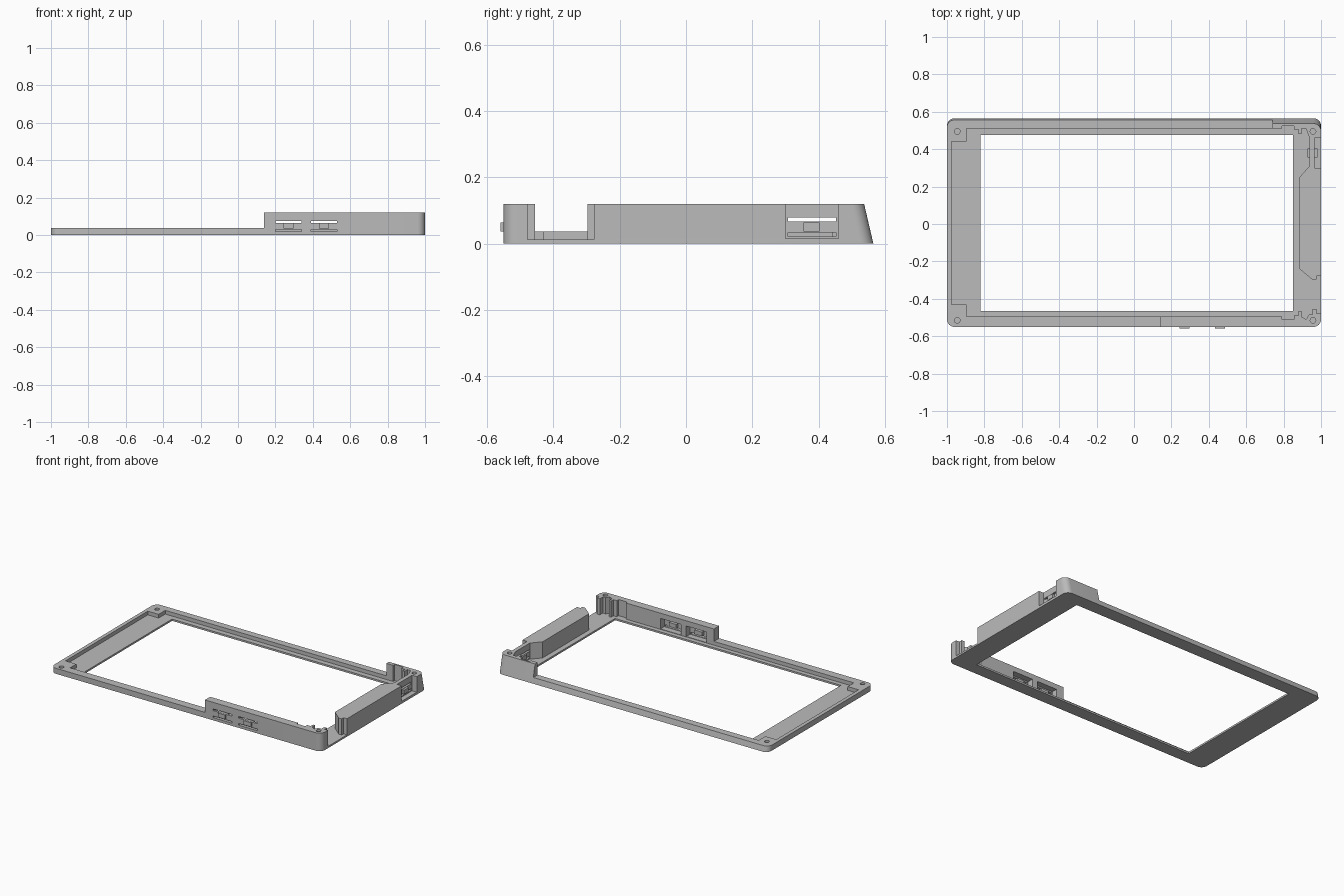
import bpy, bmesh, math

if "Cube" in bpy.data.objects:
    bpy.data.objects.remove(bpy.data.objects["Cube"])

grey = bpy.data.materials.new("light grey plastic")
grey.use_nodes = True
grey.diffuse_color = (0.5, 0.5, 0.5, 1)
grey.node_tree.nodes["Principled BSDF"].inputs["Base Color"].default_value = grey.diffuse_color

TOP, RIM, FLOOR = 0.12, 0.037, 0.012


def prism(name, points, z0, z1):
    """Extrude a flat outline between two heights."""
    bm = bmesh.new()
    low = [bm.verts.new((x, y, z0)) for x, y in points]
    high = [bm.verts.new((x, y, z1)) for x, y in points]
    bm.faces.new(low[::-1])
    bm.faces.new(high)
    n = len(points)
    for i in range(n):
        j = (i + 1) % n
        bm.faces.new((low[i], low[j], high[j], high[i]))
    bmesh.ops.recalc_face_normals(bm, faces=bm.faces)
    mesh = bpy.data.meshes.new(name)
    bm.to_mesh(mesh)
    bm.free()
    mesh.materials.append(grey)
    obj = bpy.data.objects.new(name, mesh)
    bpy.context.collection.objects.link(obj)
    return obj


def box(name, x0, x1, y0, y1, z0, z1):
    return prism(name, [(x0, y0), (x1, y0), (x1, y1), (x0, y1)], z0, z1)


def circle(x, y, r, n=24):
    return [(x + r * math.cos(math.tau * i / n), y + r * math.sin(math.tau * i / n)) for i in range(n)]


def rounded(x0, x1, y0, y1, r, n=8):
    corners = [(x1 - r, y1 - r), (x0 + r, y1 - r), (x0 + r, y0 + r), (x1 - r, y0 + r)]
    return [(cx + r * math.cos((q + i / n) * math.pi / 2), cy + r * math.sin((q + i / n) * math.pi / 2))
            for q, (cx, cy) in enumerate(corners) for i in range(n + 1)]


def cut(body, cutter):
    """Subtract a cutter and remove it."""
    cutter.hide_render = True
    mod = body.modifiers.new("cut", "BOOLEAN")
    mod.operation, mod.solver, mod.object = "DIFFERENCE", "EXACT", cutter
    bpy.context.view_layer.objects.active = body
    bpy.ops.object.modifier_apply(modifier=mod.name)
    bpy.data.objects.remove(cutter)


# Bezel body: rounded block whose back leans inward towards the top
bezel = prism("bezel_frame", rounded(-1, 1, -0.55, 0.565, 0.04), 0, TOP)
for v in bezel.data.vertices:
    if v.co.z > 0.1 and v.co.y > 0.5:
        v.co.y -= 0.028

# Low rim around most of the frame
cut(bezel, prism("rim_cutter", [(-1.1, -0.7), (0.14, -0.7), (0.14, 0), (0.74, 0), (0.74, 0.7), (-1.1, 0.7)], RIM, 0.2))

# Inner pocket with corner blocks, clips, cable gap and thick side wall
front_edge = [(-0.975, -0.43), (-0.895, -0.43), (-0.895, -0.495), (0.79, -0.495), (0.79, -0.51),
              (0.855, -0.51), (0.855, -0.49), (0.88, -0.49), (0.88, -0.465), (0.895, -0.465),
              (0.895, -0.495), (0.92, -0.51), (0.935, -0.485), (0.955, -0.485)]
cable_gap = [(0.955, -0.455), (0.975, -0.455), (0.975, -0.478), (1.1, -0.478), (1.1, -0.277),
             (0.975, -0.277), (0.975, -0.297), (0.953, -0.297)]
side_wall = [(0.885, -0.24), (0.885, 0.25), (0.938, 0.31), (0.938, 0.46), (0.92, 0.51)]
back_edge = [(0.895, 0.51), (0.895, 0.48), (0.88, 0.48), (0.88, 0.505), (0.855, 0.505), (0.855, 0.525),
             (0.79, 0.525), (0.79, 0.51), (-0.895, 0.51), (-0.895, 0.44), (-0.975, 0.44)]
cut(bezel, prism("pocket_cutter", front_edge + cable_gap + side_wall + back_edge, FLOOR, 0.2))

# Screen opening
cut(bezel, box("opening_cutter", -0.82, 0.85, -0.465, 0.475, -0.1, 0.2))

# Screw holes
for x in (-0.945, 0.957):
    for y in (-0.515, 0.495):
        cut(bezel, prism("screw_cutter", circle(x, y, 0.015), 0.015, 0.2))

# Front buttons: inner recess, two flex slots and a push nub each
for i, x in enumerate((0.27, 0.46)):
    cut(bezel, box("recess_cutter", x - 0.075, x + 0.075, -0.535, -0.48, 0.015, 0.085))
    for z in (0.018, 0.065):
        cut(bezel, box("slot_cutter", x - 0.07, x + 0.07, -0.6, -0.5, z, z + 0.011))
    box(f"front_button_{i + 1}", x - 0.027, x + 0.027, -0.56, -0.515, 0.036, 0.064)

# Side button: outer recess, flex slots and nub
cut(bezel, box("side_recess_cutter", 0.965, 1.1, 0.3, 0.46, 0.016, 0.2))
for z in (0.022, 0.066):
    cut(bezel, box("side_slot_cutter", 0.9, 1.1, 0.308, 0.452, z, z + 0.012))
box("side_button", 0.928, 0.98, 0.355, 0.403, 0.036, 0.064)

# Keep flat faces crisp and round the corners
bpy.ops.object.select_all(action="DESELECT")
bezel.select_set(True)
bpy.context.view_layer.objects.active = bezel
bpy.ops.object.shade_smooth_by_angle(angle=math.radians(25))
